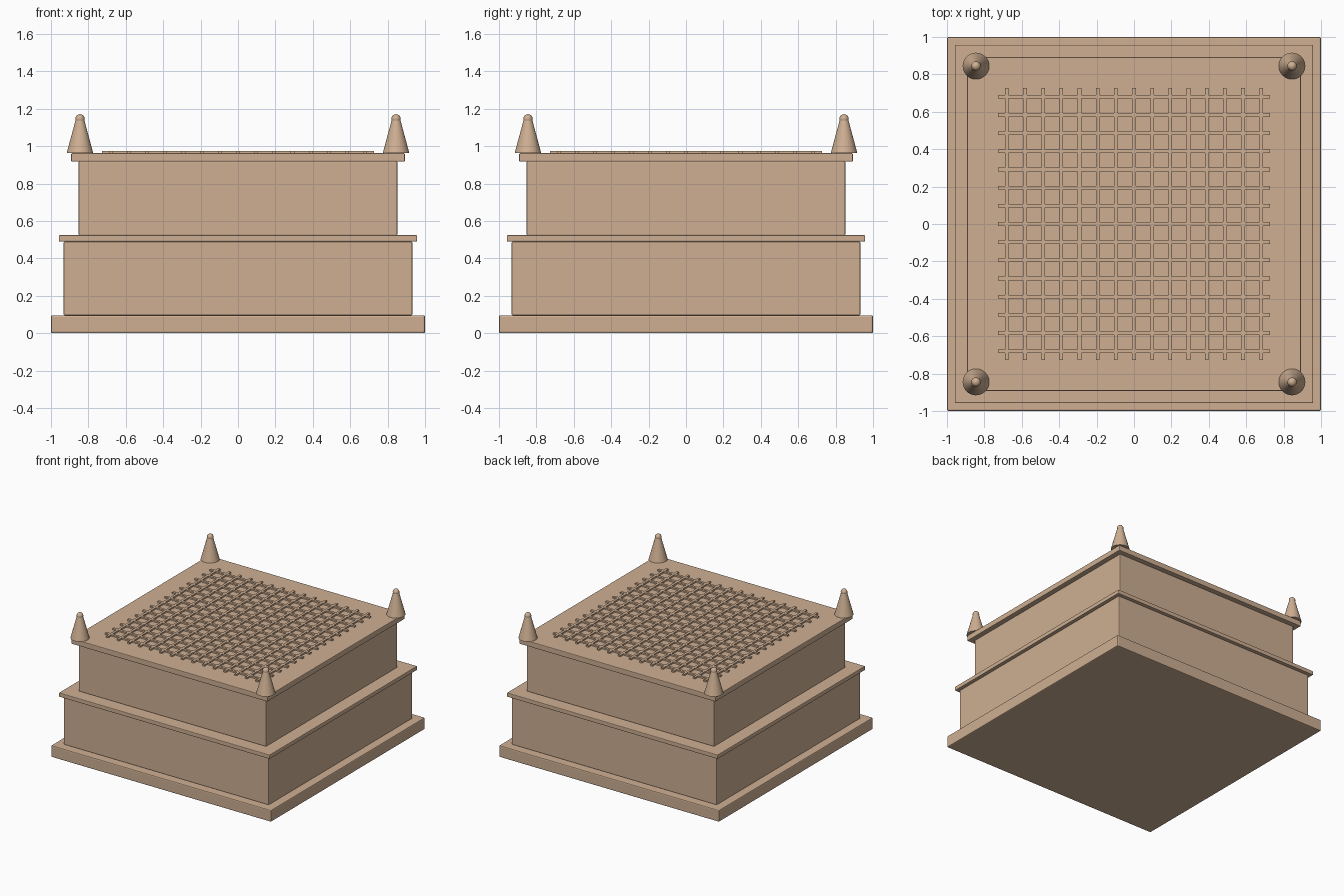
import bpy, bmesh
from mathutils import Matrix

if "Cube" in bpy.data.objects:
    bpy.data.objects.remove(bpy.data.objects["Cube"])

stone = bpy.data.materials.new("sandstone")
stone.diffuse_color = (0.62, 0.43, 0.29, 1)
stone.use_nodes = True
stone.node_tree.nodes["Principled BSDF"].inputs["Base Color"].default_value = stone.diffuse_color


def finish(name, bm):
    mesh = bpy.data.meshes.new(name)
    bm.to_mesh(mesh)
    bm.free()
    mesh.materials.append(stone)
    ob = bpy.data.objects.new(name, mesh)
    bpy.context.collection.objects.link(ob)
    return ob


def add_box(bm, half_x, half_y, z0, z1, x=0, y=0):
    m = Matrix.Translation((x, y, (z0 + z1) / 2)) @ Matrix.Diagonal((2 * half_x, 2 * half_y, z1 - z0, 1))
    bmesh.ops.create_cube(bm, size=1, matrix=m)


def slab(name, half, z0, z1, bevel):
    bm = bmesh.new()
    add_box(bm, half, half, z0, z1)
    ob = finish(name, bm)
    mod = ob.modifiers.new("soft_edges", "BEVEL")
    mod.width = bevel
    mod.segments = 2


# Stepped body: plinth, two tiers, two cornices
slab("plinth", 1.0, 0.0, 0.096, 0.008)
slab("lower_tier", 0.932, 0.095, 0.49, 0.006)
slab("lower_cornice", 0.958, 0.49, 0.524, 0.005)
slab("upper_tier", 0.852, 0.523, 0.92, 0.006)
slab("upper_cornice", 0.892, 0.918, 0.963, 0.005)

# Roof lattice: 15 bars each way
bm = bmesh.new()
for i in range(-7, 8):
    p = i * 0.0971
    add_box(bm, 0.01, 0.727, 0.96, 0.975, x=p)
    add_box(bm, 0.727, 0.01, 0.96, 0.975, y=p)
finish("roof_lattice", bm)

# Corner finials: tapered cone with a ball tip
for label, sx, sy in (("front_left", -1, -1), ("front_right", 1, -1),
                      ("back_left", -1, 1), ("back_right", 1, 1)):
    x, y = sx * 0.845, sy * 0.845
    bm = bmesh.new()
    bmesh.ops.create_cone(bm, cap_ends=True, segments=32, radius1=0.071, radius2=0.021,
                          depth=0.185, matrix=Matrix.Translation((x, y, 1.0555)))
    bmesh.ops.create_uvsphere(bm, u_segments=24, v_segments=12, radius=0.025,
                              matrix=Matrix.Translation((x, y, 1.146)))
    ob = finish("finial_" + label, bm)
    bpy.ops.object.select_all(action="DESELECT")
    ob.select_set(True)
    bpy.context.view_layer.objects.active = ob
    bpy.ops.object.shade_smooth_by_angle(angle=0.6)
